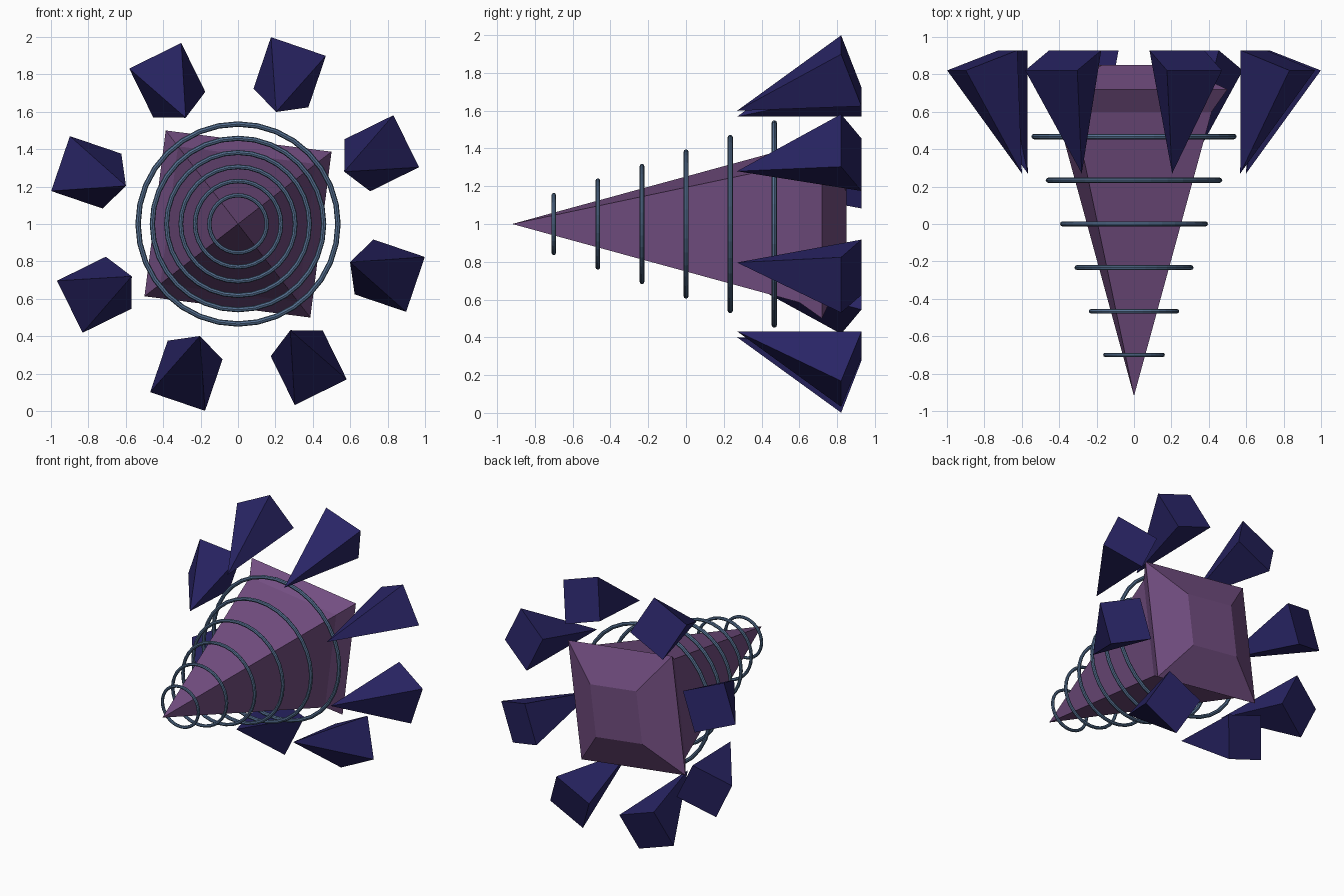
import bpy, math
from math import cos, sin, radians
from mathutils import Vector

if "Cube" in bpy.data.objects:
    bpy.data.objects.remove(bpy.data.objects["Cube"])


def material(name, color):
    m = bpy.data.materials.new(name)
    m.diffuse_color = (*color, 1)
    m.use_nodes = True
    m.node_tree.nodes["Principled BSDF"].inputs["Base Color"].default_value = m.diffuse_color
    return m


PURPLE = material("purple", (0.17, 0.076, 0.22))
NAVY = material("navy", (0.022, 0.018, 0.13))
STEEL = material("steel_blue", (0.09, 0.16, 0.28))
CENTRE = Vector((0, 0, 1))


def mesh_object(name, verts, faces, mat):
    me = bpy.data.meshes.new(name)
    me.from_pydata(verts, [], faces)
    me.materials.append(mat)
    ob = bpy.data.objects.new(name, me)
    bpy.context.collection.objects.link(ob)
    return ob


# Main four-sided spike: apex, slight flare, then a tapered back cap
TURN = radians(37.7)
profile = [(0.60, 0.525), (0.72, 0.632), (0.85, 0.28)]
verts = [(0, -0.92, 1)]
for y, r in profile:
    for k in range(4):
        a = TURN + k * math.pi / 2
        verts.append((r * cos(a), y, 1 + r * sin(a)))
faces = [(0, 1 + k, 1 + (k + 1) % 4) for k in range(4)]
for row in range(len(profile) - 1):
    for k in range(4):
        a, b = 1 + row * 4 + k, 1 + row * 4 + (k + 1) % 4
        faces.append((a, a + 4, b + 4, b))
faces.append((12, 11, 10, 9))
mesh_object("main_spike", verts, faces, PURPLE)

# Six rings growing toward the back
for i in range(6):
    outer = 0.165 + 0.0768 * i
    tube = 0.0115 + 0.0006 * i
    bpy.ops.mesh.primitive_torus_add(
        major_radius=outer - tube, minor_radius=tube,
        major_segments=32, minor_segments=8,
        location=(0, -0.70 + 0.2335 * i, 1), rotation=(math.pi / 2, 0, 0))
    ring = bpy.context.object
    ring.name = f"ring_{i + 1}"
    ring.data.materials.append(STEEL)

# Eight small spikes in a circle, tips leaning inward to the front
HALF = 0.155
for i in range(8):
    a = radians(26.2 + 45 * i)
    radial = Vector((cos(a), 0, sin(a)))
    tangent = Vector((-sin(a), 0, cos(a)))
    tip = CENTRE + radial * 0.633 + Vector((0, 0.27, 0))
    base = CENTRE + radial * 0.857 + Vector((0, 0.875, 0))
    axis = (base - tip).normalized()
    up = axis.cross(tangent).normalized()
    corners = [base + (tangent * s + up * t) * HALF
               for s, t in ((-1, -1), (1, -1), (1, 1), (-1, 1))]
    mesh_object(f"small_spike_{i + 1}", [tip] + corners,
                [(0, 2, 1), (0, 3, 2), (0, 4, 3), (0, 1, 4), (1, 2, 3, 4)], NAVY)

# Make all face normals point outward
import bmesh
for ob in bpy.context.scene.objects:
    bm = bmesh.new()
    bm.from_mesh(ob.data)
    bmesh.ops.recalc_face_normals(bm, faces=bm.faces)
    bm.to_mesh(ob.data)
    bm.free()
